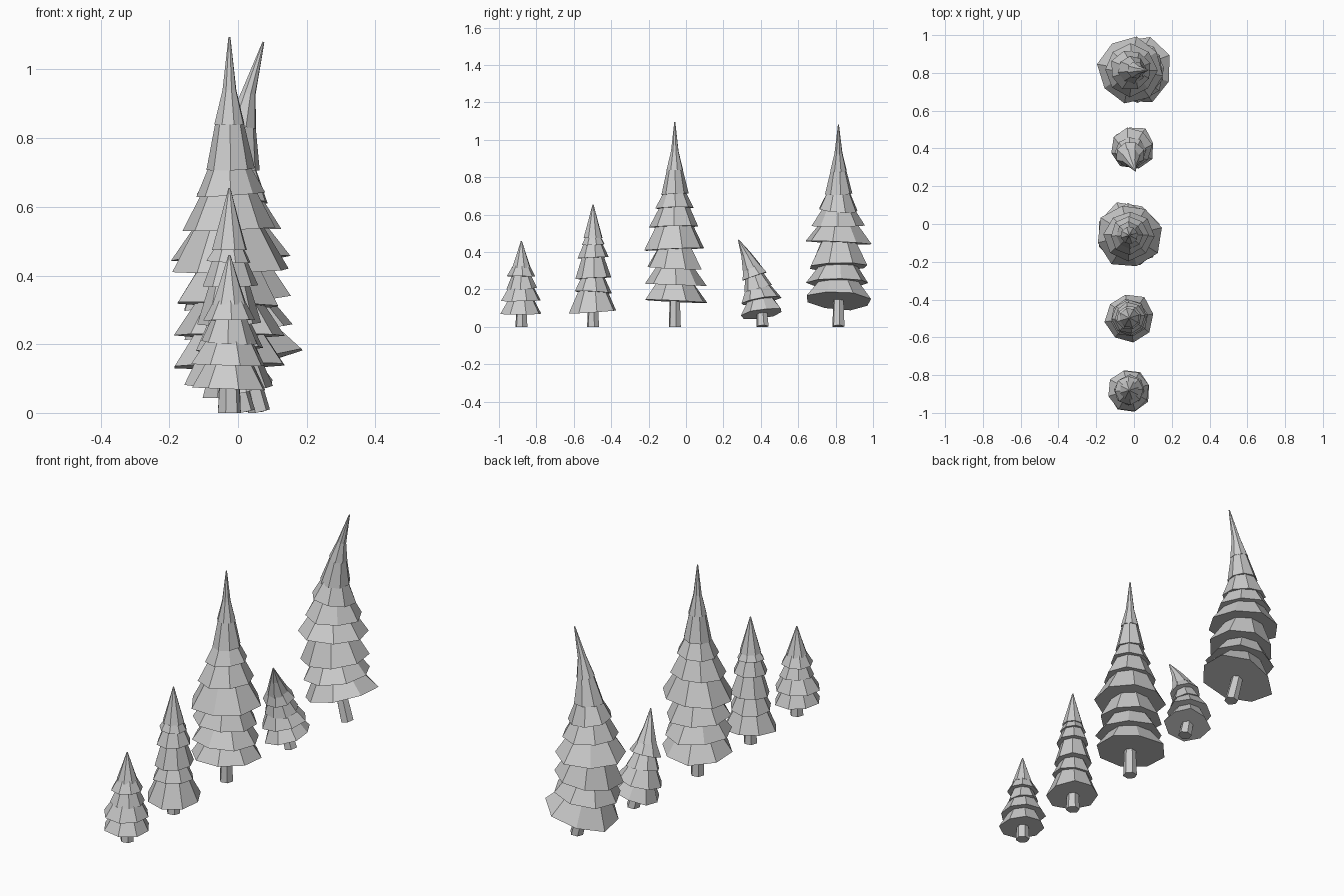
import bpy, bmesh, math, random
from mathutils import Matrix, Vector

if "Cube" in bpy.data.objects:
    bpy.data.objects.remove(bpy.data.objects["Cube"])

random.seed(4)


def ring(bm, z, r, n, spin, jitter, tilt=(0, 0)):
    """One horizontal ring of slightly irregular vertices."""
    out = []
    for j, k in enumerate(jitter):
        a = spin + 2 * math.pi * j / n
        x, y = r * k * math.cos(a), r * k * math.sin(a)
        out.append(bm.verts.new((x, y, z + x * tilt[0] + y * tilt[1])))
    return out


def skin(bm, rings):
    """Bridge rings with quads and cap both ends."""
    for lo, hi in zip(rings, rings[1:]):
        n = len(lo)
        for j in range(n):
            bm.faces.new((lo[j], lo[(j + 1) % n], hi[(j + 1) % n], hi[j]))
    bm.faces.new(list(reversed(rings[0])))
    bm.faces.new(rings[-1])


def finish(bm, name, pos, bend):
    """Bend the part along the tree's curve: x,y offset = a*(z-z0)^2 per axis."""
    (ax, zx), (ay, zy) = bend
    for v in bm.verts:
        x, y, z = v.co
        sx, sy = 2 * ax * (z - zx), 2 * ay * (z - zy)
        v.co = (pos[0] + x / math.hypot(1, sx) + ax * (z - zx) ** 2,
                pos[1] + y / math.hypot(1, sy) + ay * (z - zy) ** 2,
                max(0, z - x * sx - y * sy))
    bmesh.ops.recalc_face_normals(bm, faces=bm.faces)
    me = bpy.data.meshes.new(name)
    bm.to_mesh(me)
    bm.free()
    bpy.context.collection.objects.link(bpy.data.objects.new(name, me))


def tree(name, pos, tiers, apex, tip, bend=((0, 0), (0, 0)), sides=8):
    # trunk
    bm = bmesh.new()
    top = tiers[0][0] + 0.03
    skin(bm, [ring(bm, z, r, 6, 0.2, [1] * 6) for z, r in ((0, 0.034), (top, 0.028))])
    finish(bm, name + "_trunk", pos, bend)
    # stacked skirts of branches
    bm = bmesh.new()
    for i, (z, r) in enumerate(tiers[:-1]):
        z2, r2 = tiers[i + 1]
        spin = random.uniform(0, 1)
        jit = [random.uniform(0.95, 1.07) for _ in range(sides)]
        tilt = (random.uniform(-.07, .07), random.uniform(-.07, .07))
        zt = z2 + 0.015
        skin(bm, [ring(bm, z, r, sides, spin, jit, tilt),
                  ring(bm, zt, min(r * 0.58, r2 * 0.85), sides, spin, [1] * sides)])
    # pointed crown
    z, r = tiers[-1]
    one = [1] * sides
    mid, rm = tip
    skin(bm, [ring(bm, z, r, sides, 0.3, one), ring(bm, mid, rm, sides, 0.3, one),
              ring(bm, apex, 0.003, sides, 0.3, one)])
    finish(bm, name + "_foliage", pos, bend)


# (height, radius) of each skirt's lower rim; the last entry is the crown
small = [(.07, .112), (.14, .11), (.205, .08), (.27, .075), (.315, .052)]
medium = [(.08, .13), (.185, .1), (.26, .095), (.37, .08), (.44, .066), (.475, .053)]
tall = [(.137, .175), (.225, .16), (.315, .155), (.415, .168), (.535, .13),
        (.635, .098), (.71, .07), (.84, .046)]
tall_bent = [(.14, .178), (.235, .165), (.32, .16), (.45, .17), (.54, .138),
             (.625, .108), (.71, .072), (.835, .046)]

tree("small_tree", (-.025, -.88), small, .46, (.39, .026))
tree("medium_tree", (-.025, -.497), medium, .655, (.57, .026))
tree("tall_tree", (-.025, -.06), tall, 1.095, (.94, .021))
tree("small_leaning_tree", (-.02, .41), small, .465, (.39, .026),
     bend=((.6, .25), (-.6, 0)))
tree("tall_curved_tree", (-.02, .815), tall_bent, 1.08, (.93, .022),
     bend=((.3, .52), (0, 0)))
